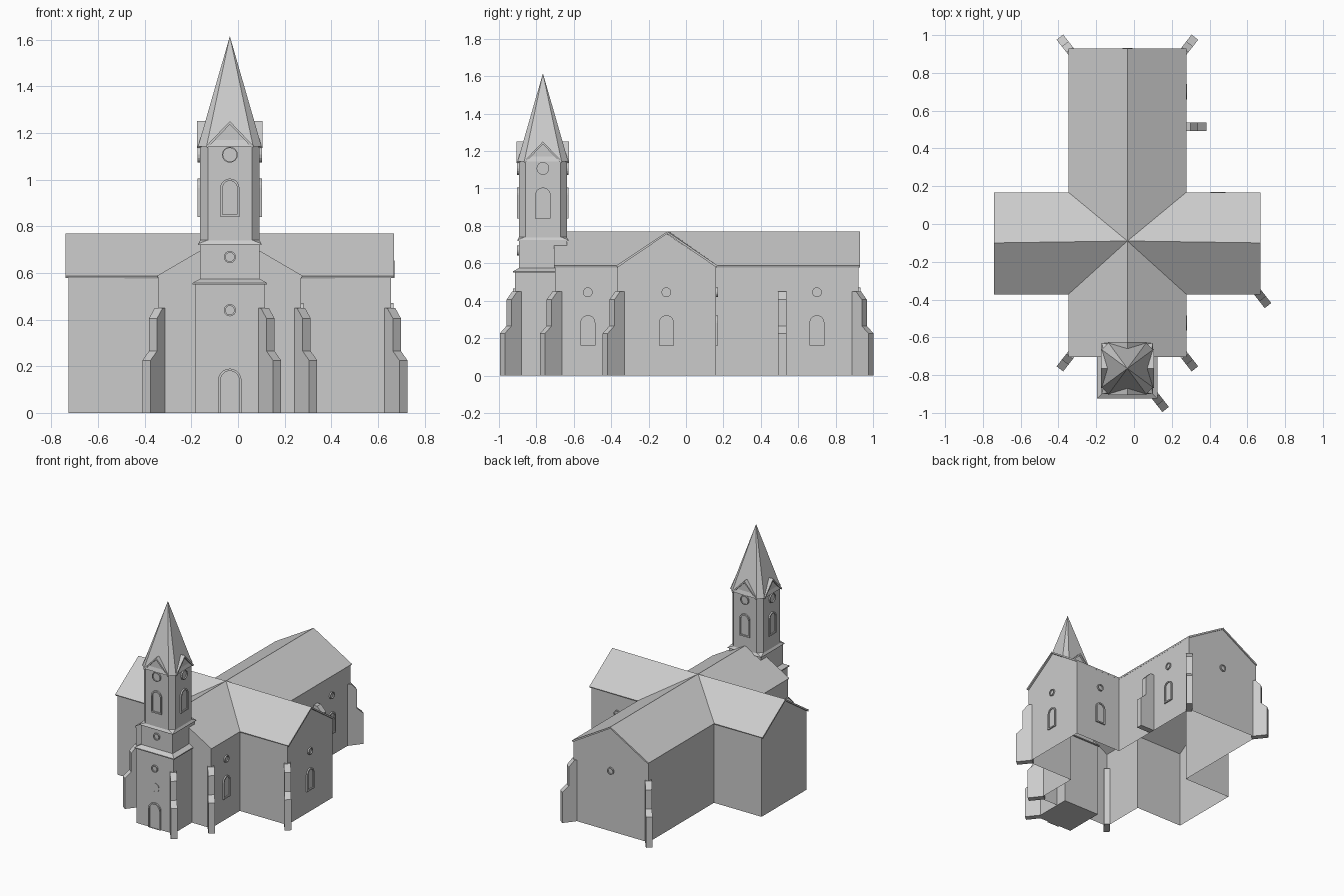
import bpy, bmesh
from math import sin, cos, pi, radians
from mathutils import Matrix, Vector

if "Cube" in bpy.data.objects:
    bpy.data.objects.remove(bpy.data.objects["Cube"])

CX, TY, RY = -0.035, -0.765, -0.10   # nave axis, tower centre, transept ridge


def make(name, verts, faces, matrix=None, fix=True):
    me = bpy.data.meshes.new(name)
    bm = bmesh.new()
    vs = [bm.verts.new(v) for v in verts]
    for f in faces:
        bm.faces.new([vs[i] for i in f])
    bmesh.ops.remove_doubles(bm, verts=bm.verts, dist=1e-5)
    if fix:
        bmesh.ops.recalc_face_normals(bm, faces=bm.faces)
    if matrix:
        bm.transform(matrix)
    bm.to_mesh(me)
    bm.free()
    ob = bpy.data.objects.new(name, me)
    bpy.context.collection.objects.link(ob)
    return ob


def place(x, y, z, deg):
    # local +x points outward along the given heading
    return Matrix.Translation((x, y, z)) @ Matrix.Rotation(radians(deg), 4, 'Z')


def prism(name, profile, a, b, matrix, axis='y'):
    # extrude a closed (u, z) profile from a to b
    n = len(profile)
    pt = (lambda u, z, d: (u, d, z)) if axis == 'y' else (lambda u, z, d: (d, u, z))
    verts = [pt(u, z, d) for d in (a, b) for u, z in profile]
    faces = [range(n), range(n, 2 * n)]
    faces += [(i, (i + 1) % n, (i + 1) % n + n, i + n) for i in range(n)]
    return make(name, verts, faces, matrix)


# Hollow cross-shaped walls with four gables
x0, x1, tx0, tx1 = -0.34, 0.27, -0.727, 0.657
y0, y1, ty0, ty1 = -0.70, 0.922, -0.365, 0.16
eave, peak = 0.58, 0.758
plan = [(x0, y0), (x1, y0), (x1, ty0), (tx1, ty0), (tx1, ty1), (x1, ty1),
        (x1, y1), (x0, y1), (x0, ty1), (tx0, ty1), (tx0, ty0), (x0, ty0)]
verts = [(x, y, z) for z in (0, eave) for x, y in plan]
faces = []
for i in range(12):
    j = (i + 1) % 12
    if i % 3 == 0:   # gable ends
        verts.append(((plan[i][0] + plan[j][0]) / 2, (plan[i][1] + plan[j][1]) / 2, peak))
        faces.append((i, j, j + 12, len(verts) - 1, i + 12))
    else:
        faces.append((i, j, j + 12, i + 12))
make("church_walls", verts, faces, fix=False)

# Crossing roof: eight slopes meeting at the middle
rx0, rx1, rtx0, rtx1 = -0.347, 0.277, -0.74, 0.67
ry0, ry1, rty0, rty1 = -0.705, 0.93, -0.372, 0.168
ring = [(rx0, ry0), (CX, ry0), (rx1, ry0), (rx1, rty0), (rtx1, rty0), (rtx1, RY),
        (rtx1, rty1), (rx1, rty1), (rx1, ry1), (CX, ry1), (rx0, ry1), (rx0, rty1),
        (rtx0, rty1), (rtx0, RY), (rtx0, rty0), (rx0, rty0)]
verts = [(x, y, 0.77 if i % 4 == 1 else 0.588) for i, (x, y) in enumerate(ring)]
verts.append((CX, -0.09, 0.77))
faces = []
for k in range(4):
    r = 4 * k + 1
    faces += [(r, r + 1, r + 2, 16), ((r - 2) % 16, r - 1, r, 16)]
roof = make("church_roof", verts, faces, fix=False)
mod = roof.modifiers.new("thickness", 'SOLIDIFY')
mod.thickness, mod.offset = 0.012, -1


# Tower parts: stacked rings of a square with cut corners
def stack(name, rings):
    verts, faces = [], []
    for h, c, z in rings:
        k = h - c
        for x, y in ((k, -h), (h, -k), (h, k), (k, h), (-k, h), (-h, k), (-h, -k), (-k, -h)):
            verts.append((CX + x, TY + y, z))
    for r in range(len(rings) - 1):
        for i in range(8):
            j = (i + 1) % 8
            a, b = r * 8, r * 8 + 8
            faces.append((a + i, a + j, b + j, b + i))
    faces += [range(8), range(len(verts) - 8, len(verts))]
    bm_faces = [tuple(f) for f in faces]
    return make(name, verts, bm_faces)


E = 0.0001
stack("tower_base", [(0.15, E, 0), (0.15, E, 0.55), (0.16, E, 0.55), (0.16, E, 0.557),
                     (0.128, E, 0.575), (0.128, E, 0.60)])
stack("tower_middle", [(0.128, E, 0.56), (0.128, E, 0.72), (0.136, E, 0.72),
                       (0.136, E, 0.725), (0.126, 0.033, 0.742)])
stack("belfry", [(0.128, 0.034, 0.725), (0.128, 0.034, 1.15)])
stack("spire", [(0.136, 0.036, 1.143), (0.0002, 0.0001, 1.615)])

# Belfry gables with thin chevron roofs
for k in range(4):
    m = place(CX, TY, 0, 90 * k)
    prism("belfry_gable", [(-0.094, 1.14), (0.094, 1.14), (0, 1.238)], 0.03, 0.128, m, 'x')
    prism("belfry_gable_roof", [(-0.102, 1.144), (-0.096, 1.136), (0, 1.237), (0.096, 1.136),
                                (0.102, 1.144), (0, 1.251)], 0.03, 0.14, m, 'x')


# Windows: raised frame with a pane, local origin at the sill or the centre
def window(name, matrix, outer, inner, depth=0.01):
    n = len(outer)
    verts = [(d, u, z) for d, prof in ((-0.002, outer), (depth, outer), (depth, inner), (0.002, inner))
             for u, z in prof]
    faces = [(r * n + i, r * n + (i + 1) % n, (r + 1) * n + (i + 1) % n, (r + 1) * n + i)
             for r in range(3) for i in range(n)]
    faces += [tuple(range(3 * n, 4 * n)), tuple(range(n))]
    make(name, verts, faces, matrix)


def arch(w, h, low=0.0):
    s = [(w * cos(pi * i / 10), h - w_off(w) + w * sin(pi * i / 10)) for i in range(11)]
    return [(-w, low), (w, low)] + s


def w_off(w):
    return w


def circle(r):
    return [(r * cos(pi * i / 8), r * sin(pi * i / 8)) for i in range(16)]


def arched(name, x, y, z, deg, w, h, f=0.01, sill=0.01):
    window(name, place(x, y, z, deg), arch(w, h), arch(w - f, h - f, sill))


def rounded(name, x, y, z, deg, r=0.026, f=0.007, depth=0.01):
    window(name, place(x, y, z, deg), circle(r), circle(r - f), depth)


# Arched window with a round one above: right-hand walls
for x, y, deg in ((x1, -0.525, 0), (x1, 0.70, 0), (tx1, -0.105, 0), (0.445, ty1, 90)):
    arched("wall_window", x, y, 0.16, deg, 0.04, 0.162)
    rounded("wall_round_window", x, y, 0.445, deg)
rounded("back_round_window", CX, y1, 0.445, 90)

# Tower openings
arched("door", CX, TY - 0.15, 0, -90, 0.05, 0.19, sill=0.0005)
rounded("tower_disc", CX, TY - 0.15, 0.30, -90, 0.034, 0.006, 0.003)
rounded("tower_round_window", CX, TY - 0.15, 0.44, -90)
rounded("tower_round_window", CX, TY - 0.128, 0.668, -90)
for k in range(4):
    dx, dy = 0.128 * cos(pi / 2 * k), 0.128 * sin(pi / 2 * k)
    arched("belfry_window", CX + dx, TY + dy, 0.84, 90 * k, 0.041, 0.165)
    rounded("belfry_round_window", CX + dx, TY + dy, 1.107, 90 * k, 0.034, 0.005)

# Stepped buttresses
step = [(-0.03, 0), (0.085, 0), (0.085, 0.225), (0.04, 0.265), (0.04, 0.405), (0, 0.45), (-0.03, 0.45)]
for x, y, deg in ((x0, y0, -128), (x1, y0, -52), (x0, y1, 128), (x1, y1, 52),
                  (tx1, ty0, -52), (CX + 0.15, TY - 0.15, -52), (x1 + 0.03, 0.515, 0)):
    prism("buttress", step, -0.022, 0.022, place(x, y, 0, deg))
